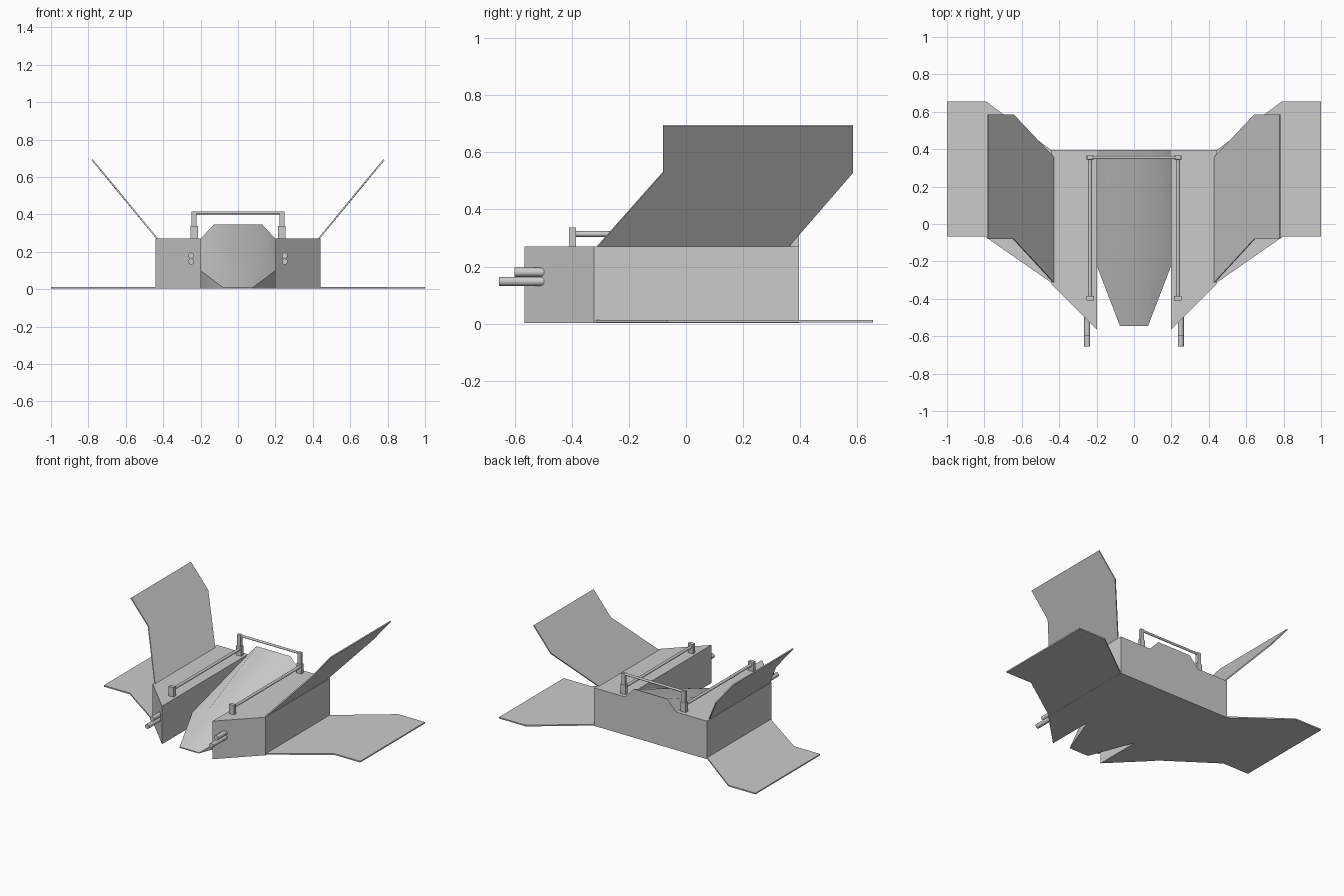
import bpy, bmesh, math
from mathutils import Vector

if "Cube" in bpy.data.objects:
    bpy.data.objects.remove(bpy.data.objects["Cube"])


def finish(bm, name):
    bmesh.ops.recalc_face_normals(bm, faces=bm.faces)
    me = bpy.data.meshes.new(name)
    bm.to_mesh(me)
    bm.free()
    ob = bpy.data.objects.new(name, me)
    bpy.context.collection.objects.link(ob)
    return ob


def slab(name, pts, offset):
    """Polygon extruded along an offset vector."""
    bm = bmesh.new()
    face = bm.faces.new([bm.verts.new(p) for p in pts])
    ext = bmesh.ops.extrude_face_region(bm, geom=[face], use_keep_orig=True)
    verts = [v for v in ext["geom"] if isinstance(v, bmesh.types.BMVert)]
    bmesh.ops.translate(bm, vec=Vector(offset), verts=verts)
    return finish(bm, name)


def box(name, x, y, z0, z1, w, d):
    pts = [(x + a * w / 2, y + b * d / 2, z0) for a, b in ((-1, -1), (1, -1), (1, 1), (-1, 1))]
    return slab(name, pts, (0, 0, z1 - z0))


def rod(name, p, q, r, sides=16):
    p, q = Vector(p), Vector(q)
    bm = bmesh.new()
    bmesh.ops.create_cone(bm, cap_ends=True, segments=sides, radius1=r, radius2=r, depth=(q - p).length)
    rot = (q - p).to_track_quat('Z', 'Y').to_matrix()
    bmesh.ops.rotate(bm, matrix=rot, verts=bm.verts)
    bmesh.ops.translate(bm, vec=(p + q) / 2, verts=bm.verts)
    return smooth(finish(bm, name))


def smooth(ob, angle=35):
    bpy.ops.object.select_all(action='DESELECT')
    ob.select_set(True)
    bpy.context.view_layer.objects.active = ob
    bpy.ops.object.shade_smooth_by_angle(angle=math.radians(angle))
    return ob


# Central wedge nose, lofted through sections (y, base x, shoulder z, ridge x, ridge z)
sections = [(-0.545, 0.075, 0.006, 0.070, 0.010),
            (-0.22, 0.2, 0.10, 0.092, 0.125),
            (0.395, 0.2, 0.27, 0.13, 0.345)]
bm = bmesh.new()
rings = []
for y, w, sz, rx, rz in sections:
    half = [(w, 0.003), (w, sz), (rx, rz)]
    ring = half + [(-x, z) for x, z in reversed(half)]
    rings.append([bm.verts.new((x, y, z)) for x, z in ring])
for a, b in zip(rings, rings[1:]):
    for i in range(6):
        j = (i + 1) % 6
        bm.faces.new((a[i], a[j], b[j], b[i]))
bm.faces.new(rings[0])
bm.faces.new(rings[-1])
smooth(finish(bm, "nose_wedge"), 40)

for s, side in ((-1, "left"), (1, "right")):
    # Side hull
    hull = [(0.197, -0.565), (0.44, -0.322), (0.44, 0.395), (0.197, 0.395)]
    slab(side + "_hull", [(s * x, y, 0.003) for x, y in hull], (0, 0, 0.268))

    # Flat lower wing
    wing = [(0.43, -0.322), (0.797, -0.067), (1, -0.067), (1, 0.655), (0.79, 0.655), (0.43, 0.385)]
    slab(side + "_lower_wing", [(s * x, y, 0.004) for x, y in wing], (0, 0, 0.009))

    # Slanted upper wing
    fin = [(0.425, -0.315, 0.268), (0.642, -0.08, 0.533), (0.777, -0.08, 0.695),
           (0.777, 0.585, 0.695), (0.642, 0.585, 0.533), (0.425, 0.355, 0.268)]
    slab(side + "_upper_wing", [(s * x, y, z) for x, y, z in fin], (s * 0.006, 0, -0.005))

    # Roof rail with front and rear supports
    x = s * 0.235
    box(side + "_rail_front_block", x, -0.398, 0.268, 0.337, 0.04, 0.024)
    box(side + "_rail_rear_block", x, 0.355, 0.268, 0.337, 0.04, 0.024)
    box(side + "_rail_rear_post", x, 0.355, 0.33, 0.416, 0.026, 0.02)
    rod(side + "_rail", (x, -0.398, 0.314), (x, 0.355, 0.314), 0.01)

    # Paired gun barrels
    rod(side + "_upper_barrel", (s * 0.25, -0.60, 0.18), (s * 0.25, -0.497, 0.18), 0.016)
    rod(side + "_lower_barrel", (s * 0.25, -0.655, 0.148), (s * 0.25, -0.497, 0.148), 0.016)

# Rear crossbar joining the posts
rod("rear_crossbar", (-0.235, 0.355, 0.409), (0.235, 0.355, 0.409), 0.008)
